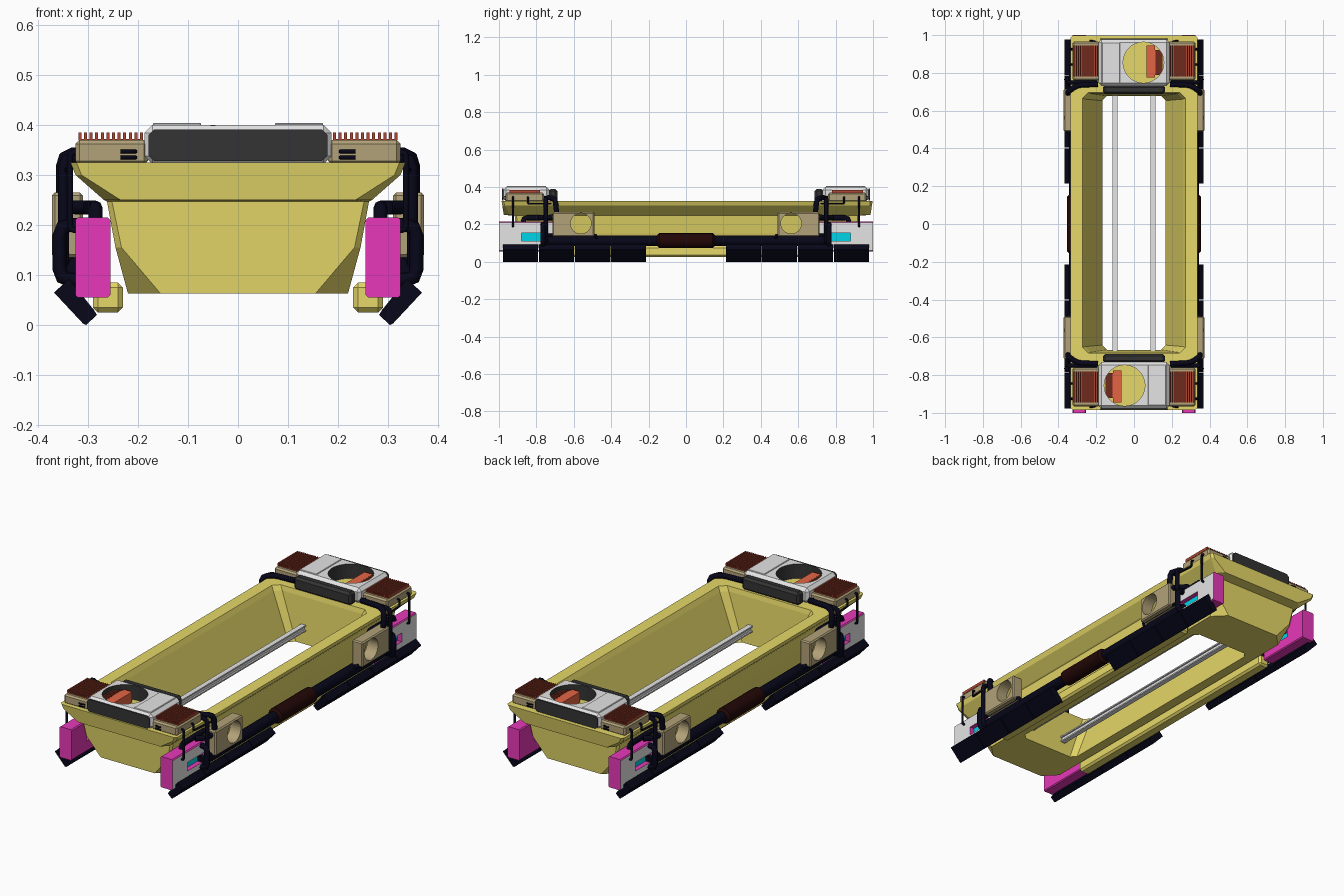
import bpy, bmesh, math
from mathutils import Vector, Matrix

cube = bpy.data.objects.get("Cube")
if cube:
    bpy.data.objects.remove(cube, do_unlink=True)


def material(name, r, g, b):
    m = bpy.data.materials.new(name)
    m.use_nodes = True
    m.diffuse_color = (r, g, b, 1)
    m.node_tree.nodes["Principled BSDF"].inputs["Base Color"].default_value = (r, g, b, 1)
    return m


YELLOW = material("hull yellow", .82, .71, .145)
GREY = material("light grey", .78, .78, .78)
DARK = material("panel charcoal", .032, .034, .032)
KHAKI = material("khaki", .45, .365, .19)
FIN = material("fin brown", .42, .062, .032)
ORANGE = material("core orange", .78, .13, .06)
BLACK = material("rubber black", .002, .002, .01)
TANK = material("tank brown", .016, .002, .002)
MAGENTA = material("magenta", .92, .045, .56)
CYAN = material("cyan", .0, .66, .8)


def add(name, bm, *mats):
    bmesh.ops.recalc_face_normals(bm, faces=bm.faces)
    me = bpy.data.meshes.new(name)
    bm.to_mesh(me)
    bm.free()
    for m in mats:
        me.materials.append(m)
    ob = bpy.data.objects.new(name, me)
    bpy.context.collection.objects.link(ob)
    return ob


def box_mesh(x, y, z, bevel=0, sx=1, sy=1, along_y=False):
    """Box from (min, max) ranges, mirrored by the signs sx and sy."""
    bm = bmesh.new()
    size = Vector((x[1] - x[0], y[1] - y[0], z[1] - z[0]))
    mid = Vector((sx * sum(x) / 2, sy * sum(y) / 2, sum(z) / 2))
    bmesh.ops.create_cube(bm, size=1, matrix=Matrix.Translation(mid) @ Matrix.Diagonal(size).to_4x4())
    if bevel:
        edges = [e for e in bm.edges
                 if not along_y or abs(e.verts[0].co.y - e.verts[1].co.y) > size.y / 2]
        bmesh.ops.bevel(bm, geom=edges, offset=bevel, segments=1, affect='EDGES')
    return bm


def box(name, mat, *shape, **options):
    return add(name, box_mesh(*shape, **options), mat)


def cylinder_mesh(centre, radius, depth, axis, sides=32):
    bm = bmesh.new()
    turn = Vector((0, 0, 1)).rotation_difference(Vector(axis)).to_matrix().to_4x4()
    bmesh.ops.create_cone(bm, cap_ends=True, segments=sides, radius1=radius, radius2=radius,
                          depth=depth, matrix=Matrix.Translation(centre) @ turn)
    return bm


def drill(ob, centre, radius, axis, lining):
    """Cut a round hole through an object, bake it and colour its wall."""
    cutter = add("cutter", cylinder_mesh(centre, radius, .3, axis))
    cutter.hide_render = True
    mod = ob.modifiers.new("hole", 'BOOLEAN')
    mod.operation, mod.object = 'DIFFERENCE', cutter
    graph = bpy.context.evaluated_depsgraph_get()
    baked = bpy.data.meshes.new_from_object(ob.evaluated_get(graph))
    ob.modifiers.clear()
    ob.data = baked
    bpy.data.objects.remove(cutter, do_unlink=True)
    baked.materials.append(lining)
    axis = Vector(axis)
    for f in baked.polygons:
        away = f.center - Vector(centre)
        away -= axis * away.dot(axis)
        if away.length < radius * 1.01 and abs(f.normal.dot(axis)) < .1:
            f.material_index = len(baked.materials) - 1


def pipe(name, points, radius, sx, sy, bend=.022):
    """Round pipe along points with cut corners."""
    pts = [Vector((sx * x, sy * y, z)) for x, y, z in points]
    path = [pts[0]]
    for a, p, b in zip(pts, pts[1:], pts[2:]):
        p1, p2 = p + (a - p).normalized() * bend, p + (b - p).normalized() * bend
        path += [p1, (p1 + p2 + p * 2) / 4, p2]
    path.append(pts[-1])
    cu = bpy.data.curves.new(name, 'CURVE')
    cu.dimensions = '3D'
    cu.bevel_depth, cu.bevel_resolution, cu.use_fill_caps = radius, 2, True
    sp = cu.splines.new('POLY')
    sp.points.add(len(path) - 1)
    for q, p in zip(sp.points, path):
        q.co = (*p, 1)
    cu.materials.append(BLACK)
    ob = bpy.data.objects.new(name, cu)
    bpy.context.collection.objects.link(ob)


# Hull: octagonal rings (half width, half length, corner cut, height), outside then inside
bm = bmesh.new()
rings = []
for w, l, c, z in [(.22, .91, .065, .063), (.245, .916, .012, .155), (.262, .922, .01, .247),
                   (.268, .98, .033, .25), (.325, .988, .012, .3), (.335, .992, .012, .325),
                   (.272, .69, .03, .325), (.26, .685, .03, .3), (.168, .672, .025, .063)]:
    corners = [(w, l - c), (w - c, l), (c - w, l), (-w, l - c),
               (-w, c - l), (c - w, -l), (w - c, -l), (w, c - l)]
    rings.append([bm.verts.new((x, y + .006, z)) for x, y in corners])
for a, b in zip(rings, rings[1:] + rings[:1]):
    for i in range(8):
        j = (i + 1) % 8
        bm.faces.new((a[i], a[j], b[j], b[i]))
add("hull", bm, YELLOW)

# Floor rails: upper and lower flanges joined by a web
for sx, side in ((1, "left"), (-1, "right")):
    box(f"floor_rail_web_{side}", GREY, (.095, .105), (-.68, .68), (.135, .16), sx=sx)
    for z in (.13, .155):
        box(f"floor_rail_flange_{side}", GREY, (.087, .113), (-.68, .68), (z, z + .007), sx=sx)

    # Lower beam, long hose and central tank
    box(f"lower_beam_{side}", YELLOW, (.23, .29), (-.7, .7), (.025, .085), .01, sx)
    pipe(f"long_hose_{side}", [(.315, -.76, .112), (.315, .76, .112)], .028, sx, 1)
    tank = cylinder_mesh((sx * .315, 0, .113), .04, .31, (0, 1, 0), 16)
    ends = [e for e in tank.edges if abs(e.verts[0].co.y - e.verts[1].co.y) < .001]
    bmesh.ops.bevel(tank, geom=ends, offset=.012, segments=1, affect='EDGES')
    add(f"tank_{side}", tank, TANK)


def ski(name, y0, y1, sx, sy):
    bm = bmesh.new()
    section = [(.368, .065), (.31, .003), (.304, 0), (.282, .02), (.288, .03), (.338, .092)]
    face = bm.faces.new([bm.verts.new((sx * x, sy * y0, z)) for x, z in section])
    out = bmesh.ops.extrude_face_region(bm, geom=[face])["geom"]
    bmesh.ops.translate(bm, vec=(0, sy * (y1 - y0), 0),
                        verts=[v for v in out if isinstance(v, bmesh.types.BMVert)])
    add(name, bm, BLACK)


def pod(name, sx, sy):
    bm = box_mesh((.255, .325), (.7, 1), (.055, .215), .005, sx, sy, along_y=True)
    for facing in (sx, -sx):     # a recessed window on each side
        panel = max(bm.faces, key=lambda f: f.normal.x * facing * f.calc_area())
        rim = bmesh.ops.inset_region(bm, faces=[panel], thickness=.05)["faces"]
        mid = panel.calc_center_median()
        for v in panel.verts:
            v.co.y = sy * (.88 if (v.co.y - mid.y) * sy > 0 else .74)
            v.co.z = .155 if v.co.z > mid.z else .11
        for f in rim:
            f.material_index = 1 if facing == sx else 0
        window = bmesh.ops.extrude_discrete_faces(bm, faces=[panel])["faces"][0]
        bmesh.ops.translate(bm, vec=(-facing * .025, 0, 0), verts=window.verts)
        window.material_index = 2
    add(name, bm, MAGENTA, GREY, CYAN)


# Four mirrored corners
for sx, side in ((1, "left"), (-1, "right")):
    for sy, end in ((1, "back"), (-1, "front")):
        tag = f"{end}_{side}"
        pod(f"pod_{tag}", sx, sy)
        for start in (.215, .6):
            ski(f"ski_inner_{tag}", start, start + .185, sx, sy)
            ski(f"ski_outer_{tag}", start + .19, start + .378, sx, sy)

        # Engine housing with a round duct
        house = box(f"engine_housing_{tag}", KHAKI, (.31, .372), (.49, .715), (.135, .265), .006, sx, sy)
        drill(house, (sx * .336, sy * .562, .205), .055, (1, 0, 0), KHAKI)

        # Radiator with fins
        box(f"radiator_{tag}", KHAKI, (.18, .325), (.76, .965), (.32, .37), .008, sx, sy)
        box(f"radiator_core_{tag}", FIN, (.19, .318), (.78, .945), (.36, .372), 0, sx, sy)
        for i in range(12):
            x = .19 + i * .0112
            box(f"radiator_fin_{tag}", FIN, (x, x + .006), (.78, .945), (.37, .385), 0, sx, sy)

        # Hoses
        pipe(f"main_hose_{tag}", [(.19, .74, .342), (.3, .735, .342), (.35, .7, .34),
                                  (.35, .69, .245), (.34, .74, .235), (.3, .78, .235)], .014, sx, sy)
        pipe(f"second_hose_{tag}", [(.2, .75, .336), (.349, .75, .336), (.349, .75, .1),
                                    (.3, .75, .1)], .011, sx, sy)
        pipe(f"loop_hose_{tag}", [(.32, .765, .2), (.357, .765, .2), (.357, .765, .09),
                                  (.32, .765, .09)], .014, sx, sy)
        pipe(f"pod_hose_{tag}", [(.285, .87, .2), (.285, .87, .235), (.285, .66, .235),
                                 (.33, .64, .235)], .014, sx, sy)
        pipe(f"thin_hose_{tag}", [(.315, .925, .345), (.336, .925, .345), (.336, .925, .19),
                                  (.31, .925, .19)], .006, sx, sy, .008)
        pipe(f"short_hose_{tag}", [(.315, .845, .345), (.336, .845, .345), (.336, .845, .31),
                                   (.345, .72, .31)], .005, sx, sy, .008)
        pipe(f"housing_hose_{tag}", [(.345, .75, .142), (.345, .48, .142), (.325, .48, .12)],
             .008, sx, sy, .01)
        for z in (.335, .347):
            pipe(f"inner_hose_{tag}", [(.235, .969, z), (.2, .972, z), (.2, .74, z)], .004, sx, sy)

# Roof units, the second turned half way round
for s, end in ((1, "front"), (-1, "back")):
    roof = box(f"roof_unit_{end}", GREY, (-.187, .187), (-.978, -.73), (.322, .4), .016, s, s)
    drill(roof, (-s * .05, -s * .855, .36), .108, (0, 0, 1), DARK)
    box(f"roof_plate_{end}", GREY, (.074, .17), (-.96, -.748), (.396, .404), .002, s, s)
    box(f"outer_panel_{end}", DARK, (-.179, .179), (-.983, -.976), (.328, .391), .012, s, s, along_y=True)
    box(f"inner_grille_{end}", DARK, (-.165, .165), (-.735, -.688), (.322, .39), .012, s, s)
    box(f"fan_core_{end}", ORANGE, (-.112, -.065), (-.945, -.775), (.32, .378), 0, s, s)
    box(f"fan_base_{end}", FIN, (-.152, -.112), (-.92, -.79), (.32, .365), 0, s, s)
    for i in range(4):
        x = -.152 + i * .0112
        box(f"fan_fin_{end}", FIN, (x, x + .006), (-.92, -.79), (.365, .378), 0, s, s)

# Smooth the round tanks
bpy.ops.object.select_all(action='DESELECT')
for ob in bpy.context.scene.objects:
    if ob.name.startswith("tank"):
        ob.select_set(True)
        bpy.context.view_layer.objects.active = ob
bpy.ops.object.shade_smooth_by_angle(angle=math.radians(35))
